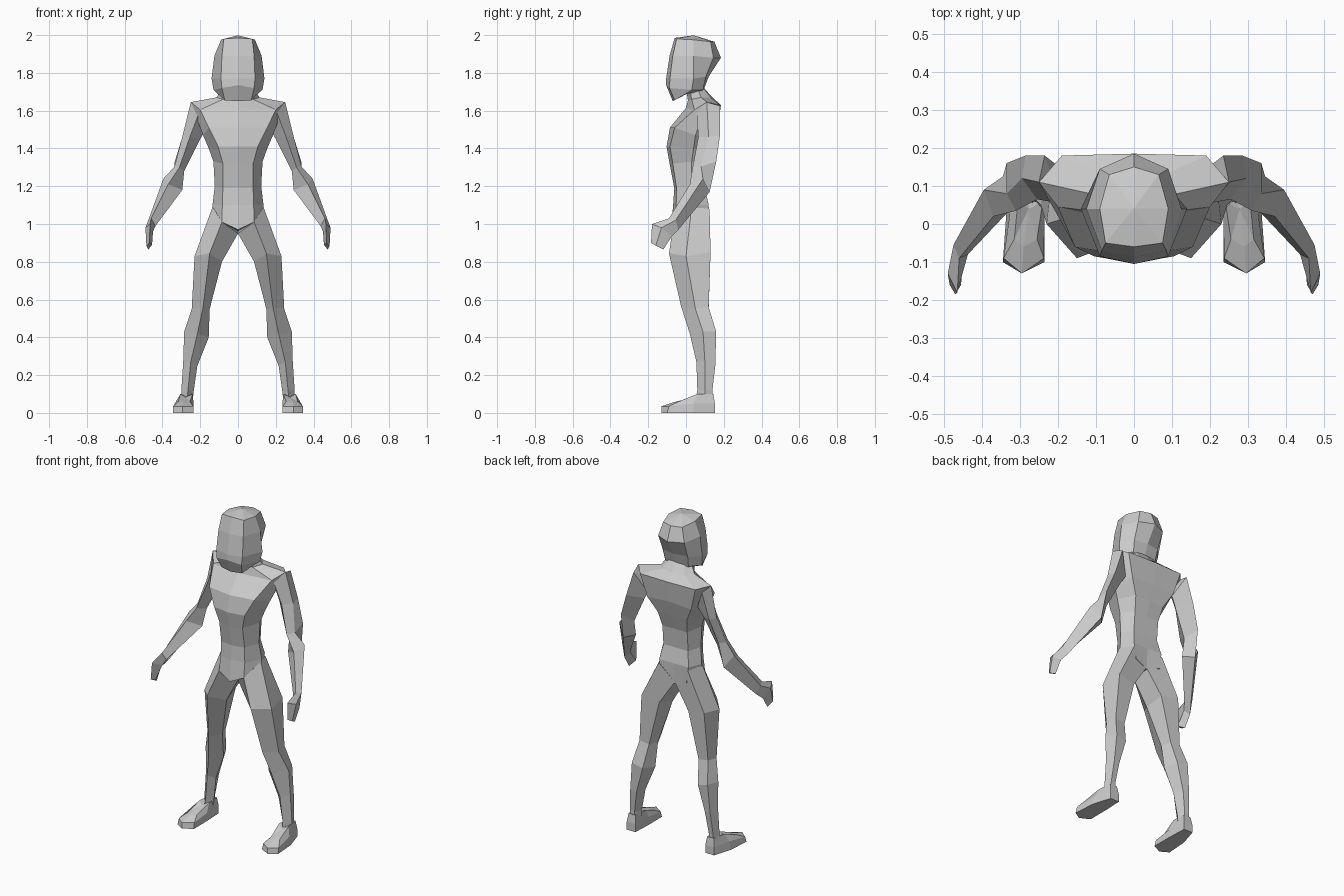
import bpy, bmesh
from mathutils import Vector

grey = bpy.data.materials.new("plain grey")
grey.diffuse_color = (0.6, 0.6, 0.6, 1)


def loft(name, rings, lift=(0, 0)):
    """Skin a stack of equal rings; close both ends with a fan, raised by lift."""
    bm = bmesh.new()
    loops = [[bm.verts.new(p) for p in r] for r in rings]
    n = len(loops[0])
    for a, b in zip(loops, loops[1:]):
        for i in range(n):
            j = (i + 1) % n
            bm.faces.new((a[i], a[j], b[j], b[i]))
    for ring, dz in ((loops[0], lift[0]), (loops[-1], lift[1])):
        mid = sum((v.co for v in ring), Vector()) / n
        tip = bm.verts.new(mid + Vector((0, 0, dz)))
        for i in range(n):
            bm.faces.new((ring[i], ring[(i + 1) % n], tip))
    bmesh.ops.recalc_face_normals(bm, faces=bm.faces)
    me = bpy.data.meshes.new(name)
    bm.to_mesh(me)
    bm.free()
    me.materials.append(grey)
    bpy.context.collection.objects.link(bpy.data.objects.new(name, me))


def symmetric(name, halves, lift=(0, 0)):
    """Half rings run from front centre round the side to back centre."""
    loft(name, [h + [(-x, y, z) for x, y, z in h[-2:0:-1]] for h in halves], lift)


def pair(name, rings):
    for side, s in (("left", 1), ("right", -1)):
        loft(f"{side}_{name}", [[(s * x, y, z) for x, y, z in r] for r in rings])


# Head: crown, brow, cheek, jaw, chin
symmetric("head", [
    [(0, -.06, 1.985), (.075, -.05, 1.98), (.09, .04, 1.975), (.065, .13, 1.965), (0, .15, 1.965)],
    [(0, -.087, 1.89), (.085, -.07, 1.89), (.125, .04, 1.89), (.09, .145, 1.88), (0, .185, 1.88)],
    [(0, -.105, 1.77), (.09, -.085, 1.77), (.14, .04, 1.77), (.085, .105, 1.78), (0, .12, 1.78)],
    [(0, -.105, 1.735), (.085, -.088, 1.72), (.13, .03, 1.71), (.08, .09, 1.71), (0, .09, 1.70)],
    [(0, -.07, 1.65), (.07, -.06, 1.655), (.105, 0, 1.69), (.07, .08, 1.70), (0, .08, 1.70)],
], (.025, .01))

# Torso: neck, collar, shoulders, chest, ribs, waist, hips, groin
symmetric("torso", [
    [(0, 0, 1.72), (.07, .02, 1.72), (.08, .06, 1.72), (.05, .09, 1.72), (0, .095, 1.72)],
    [(0, .01, 1.655), (.08, .03, 1.66), (.115, .08, 1.67), (.08, .13, 1.67), (0, .14, 1.67)],
    [(0, 0, 1.615), (.20, .045, 1.605), (.25, .11, 1.645), (.19, .18, 1.63), (0, .185, 1.63)],
    [(0, -.085, 1.51), (.155, -.06, 1.51), (.185, .05, 1.47), (.15, .165, 1.49), (0, .165, 1.50)],
    [(0, -.103, 1.41), (.105, -.085, 1.41), (.155, .04, 1.40), (.10, .135, 1.40), (0, .14, 1.40)],
    [(0, -.085, 1.31), (.08, -.07, 1.32), (.13, .03, 1.33), (.085, .11, 1.31), (0, .11, 1.31)],
    [(0, -.062, 1.19), (.08, -.05, 1.19), (.123, .03, 1.20), (.085, .10, 1.19), (0, .10, 1.19)],
    [(0, -.068, 1.10), (.083, -.052, 1.10), (.135, .04, 1.10), (.10, .12, 1.10), (0, .12, 1.10)],
    [(0, -.08, .97), (.085, -.065, 1.01), (.135, .03, 1.07), (.09, .125, 1.0), (0, .11, .97)],
], (0, -.05))

# Arms: front, outer, back, inner edges from shoulder to fingertips
pair("arm", [
    [(.20, .055, 1.605), (.25, .11, 1.645), (.235, .18, 1.625), (.17, .13, 1.50)],
    [(.255, .065, 1.46), (.295, .12, 1.46), (.285, .18, 1.47), (.20, .12, 1.45)],
    [(.31, .035, 1.30), (.335, .08, 1.305), (.335, .16, 1.33), (.285, .10, 1.28)],
    [(.37, .02, 1.21), (.395, .09, 1.24), (.345, .125, 1.17), (.295, .07, 1.18)],
    [(.46, -.09, 1.03), (.475, -.055, 1.02), (.45, -.04, .97), (.437, -.08, .99)],
    [(.465, -.18, 1.0), (.49, -.13, .98), (.475, -.075, .935), (.45, -.10, .96)],
    [(.47, -.185, .90), (.485, -.16, .885), (.475, -.12, .865), (.455, -.16, .89)],
])

# Legs: front, outer, back outer, back inner, inner edges from hip to ankle
pair("leg", [
    [(.085, -.065, 1.01), (.135, .03, 1.09), (.10, .125, 1.08), (0, .11, .98), (0, 0, .95)],
    [(.15, -.09, .845), (.23, 0, .83), (.215, .13, .85), (.10, .12, .83), (.085, .01, .80)],
    [(.185, -.025, .56), (.245, .05, .55), (.235, .12, .56), (.17, .12, .55), (.15, .06, .55)],
    [(.215, .02, .42), (.285, .09, .43), (.26, .16, .43), (.19, .155, .41), (.155, .08, .40)],
    [(.25, .055, .27), (.29, .10, .27), (.275, .155, .25), (.235, .15, .25), (.215, .09, .25)],
    [(.265, .06, .12), (.30, .10, .12), (.285, .14, .12), (.255, .14, .12), (.235, .10, .11)],
    [(.27, .05, .06), (.30, .10, .06), (.285, .14, .06), (.255, .14, .06), (.24, .10, .06)],
])

# Feet: sole outline, upper rim
pair("foot", [
    [(.295, -.13, 0), (.345, -.10, 0), (.335, .04, 0), (.30, .153, 0),
     (.24, .153, 0), (.235, .03, 0), (.235, -.10, 0)],
    [(.295, -.13, .035), (.343, -.09, .035), (.325, .04, .05), (.30, .153, .05),
     (.24, .153, .05), (.235, .03, .05), (.237, -.09, .035)],
    [(.29, -.06, .058), (.315, -.04, .06), (.305, .06, .10), (.293, .145, .10),
     (.247, .145, .10), (.24, .06, .10), (.255, -.04, .06)],
])
